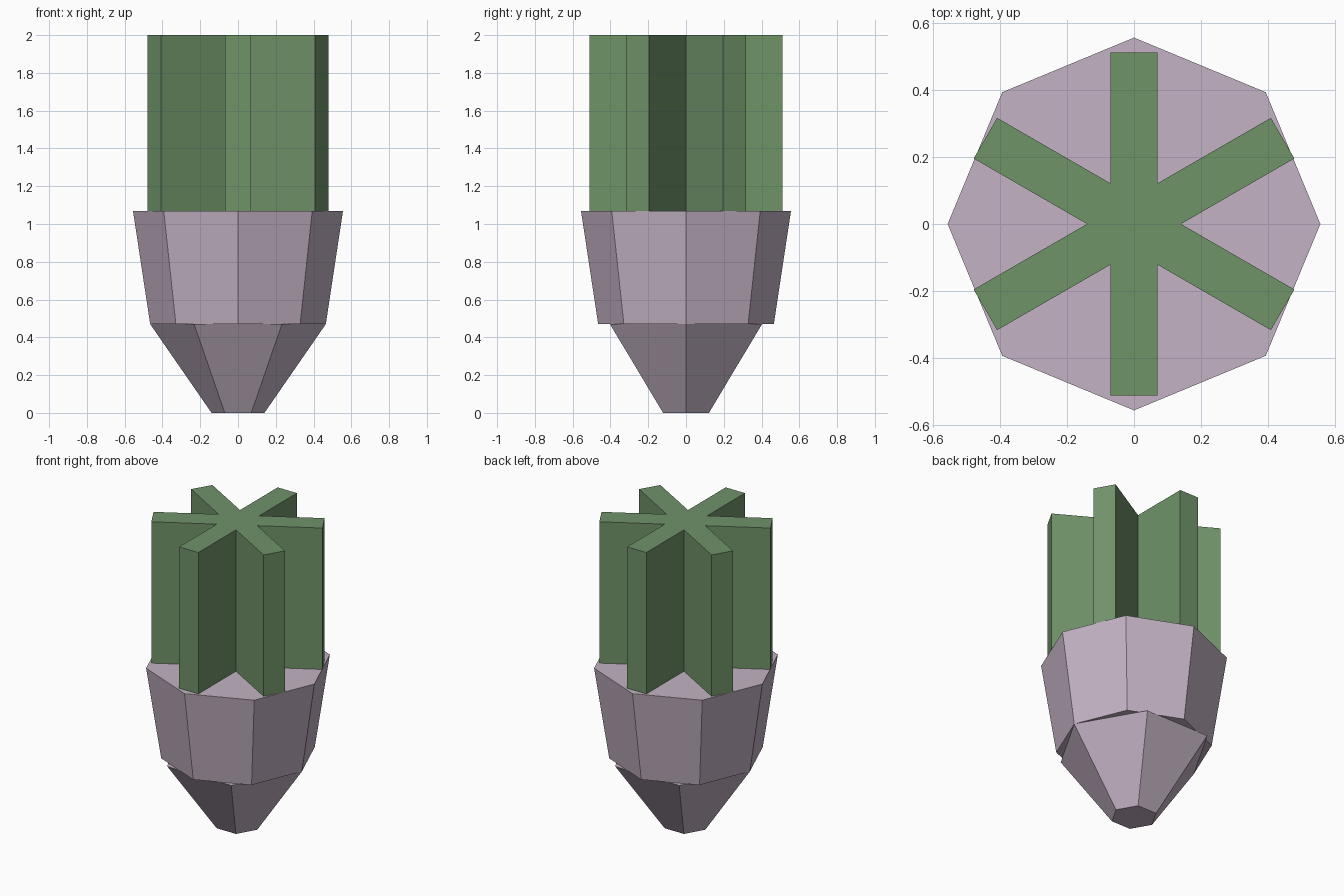
import bpy
import bmesh
from math import cos, sin, pi, radians

cube = bpy.data.objects.get("Cube")
if cube:
    bpy.data.objects.remove(cube, do_unlink=True)


def make_material(name, rgb):
    mat = bpy.data.materials.new(name)
    mat.use_nodes = True
    color = (*rgb, 1.0)
    mat.diffuse_color = color
    mat.node_tree.nodes["Principled BSDF"].inputs["Base Color"].default_value = color
    return mat


def ring(sides, radius):
    """Regular polygon with its first corner on +x."""
    return [(radius * cos(2 * pi * i / sides), radius * sin(2 * pi * i / sides))
            for i in range(sides)]


def loft(name, bottom, top, z0, z1, mat):
    """Flat-faced solid between two matching outlines."""
    bm = bmesh.new()
    low = [bm.verts.new((x, y, z0)) for x, y in bottom]
    high = [bm.verts.new((x, y, z1)) for x, y in top]
    n = len(low)
    bm.faces.new(low[::-1])
    bm.faces.new(high)
    for i in range(n):
        j = (i + 1) % n
        bm.faces.new((low[i], low[j], high[j], high[i]))
    mesh = bpy.data.meshes.new(name)
    bm.to_mesh(mesh)
    bm.free()
    mesh.materials.append(mat)
    obj = bpy.data.objects.new(name, mesh)
    bpy.context.collection.objects.link(obj)
    return obj


def star(arms, half_width, reach):
    """Outline of straight arms crossing at the centre."""
    points = []
    valley = half_width / sin(pi / arms)
    for i in range(arms):
        a = radians(30) + 2 * pi * i / arms
        for side in (-1, 1):
            w = side * half_width
            points.append((reach * cos(a) - w * sin(a), reach * sin(a) + w * cos(a)))
        b = a + pi / arms
        points.append((valley * cos(b), valley * sin(b)))
    return points


mauve = make_material("pale mauve", (0.55, 0.45, 0.55))
green = make_material("leaf green", (0.162, 0.292, 0.141))

# Six-sided tapered tip
loft("tip", ring(6, 0.14), ring(6, 0.465), 0.0, 0.47, mauve)

# Eight-sided flared collar
loft("collar", ring(8, 0.465), ring(8, 0.556), 0.47, 1.07, mauve)

# Six-armed finned shaft
fins = star(6, 0.07, 0.512)
loft("finned_shaft", fins, fins, 1.07, 2.0, green)
